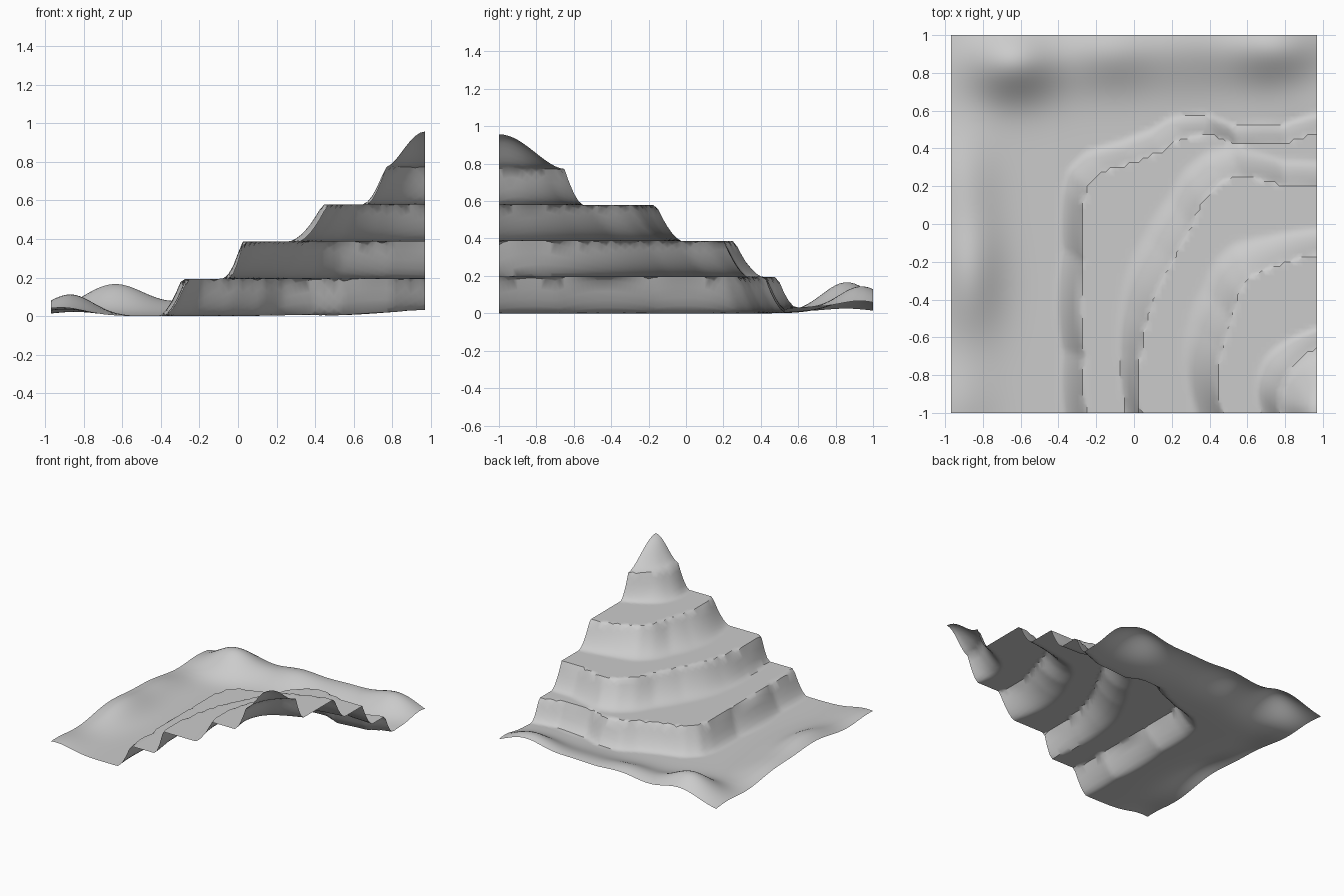
import bpy, bmesh, math

if "Cube" in bpy.data.objects:
    bpy.data.objects.remove(bpy.data.objects["Cube"])

HX, HY = 0.97, 1.0            # half extents of the terrain sheet
SUMMIT = (HX, -HY)            # the peak sits in one corner
STEP = 0.193                  # height of one terrace

# Plan outline of each terrace lip (x, y), wall width at the front / right end,
# and how much the wall widens on the diagonal
TERRACES = [
    ([(-.26, -1), (-.265, -.7), (-.27, -.2), (-.275, .1), (-.25, .2), (-.17, .28), (0, .33),
      (.15, .39), (.25, .46), (.42, .475), (.55, .42), (.8, .43), (.97, .49)], .12, .10, .3),
    ([(.03, -1), (.03, -.7), (.07, -.5), (.11, -.37), (.2, -.2), (.3, -.02), (.36, .12),
      (.45, .22), (.55, .26), (.67, .24), (.8, .205), (.97, .2)], .075, .13, 1.2),
    ([(.465, -1), (.47, -.65), (.52, -.5), (.55, -.37), (.61, -.28), (.75, -.22),
      (.97, -.16)], .15, .14, .7),
    ([(.77, -1), (.785, -.85), (.85, -.74), (.97, -.65)], .10, .10, .6),
]

# Low surrounding hills: x, y, height, x spread, y spread
HILLS = [
    (-.64, .86, .165, .24, .19), (-.12, .92, .095, .26, .19), (.30, .96, .07, .25, .22),
    (.74, .94, .14, .26, .18), (-.87, -.25, .11, .17, .34),
    (-.90, .25, .055, .17, .28), (-.92, -.95, .045, .18, .25), (.97, .62, .03, .3, .2),
]


def polar(x, y):
    dx, dy = SUMMIT[0] - x, y - SUMMIT[1]
    return math.atan2(dy, dx), math.hypot(dx, dy)


OUTLINES = [([polar(*p) for p in pts], *rest) for pts, *rest in TERRACES]


def lip_radius(line, a):
    for (a0, r0), (a1, r1) in zip(line, line[1:]):
        if a <= a1:
            return r0 + (r1 - r0) * (a - a0) / (a1 - a0)
    return line[-1][1]


def height(x, y):
    a, r = polar(x, y)
    f = a / (math.pi / 2)
    diagonal = math.sin(2 * a) ** 2
    z, outside = 0.0, 1.0
    for i, (line, w0, w1, spread) in enumerate(OUTLINES):
        lip = lip_radius(line, a)
        width = (w0 + (w1 - w0) * f) * (1 + spread * diagonal)
        t = max(0.0, min(1.0, (lip + width - r) / width)) ** (1.6 + 0.4 * spread * diagonal)
        z += STEP * t
        if i == 0:
            outside = 1 - t
    # rounded summit above the last lip
    s = min(1.0, r / lip)
    z += 0.185 * (0.5 + 0.5 * math.cos(math.pi * s)) ** 0.85
    hills = sum(h * math.exp(-((x - cx) / sx) ** 2 - ((y - cy) / sy) ** 2)
                for cx, cy, h, sx, sy in HILLS)
    return z + outside * hills


# Terraced mountain sheet
bm = bmesh.new()
bmesh.ops.create_grid(bm, x_segments=78, y_segments=80, size=1)
for v in bm.verts:
    v.co.x *= HX
    v.co.z = height(v.co.x, v.co.y)
low = min(v.co.z for v in bm.verts)
for v in bm.verts:
    v.co.z -= low
bmesh.ops.triangulate(bm, faces=bm.faces)
mesh = bpy.data.meshes.new("terraced_mountain")
bm.to_mesh(mesh)
bm.free()
obj = bpy.data.objects.new("terraced_mountain", mesh)
bpy.context.collection.objects.link(obj)
bpy.context.view_layer.objects.active = obj
obj.select_set(True)
bpy.ops.object.shade_smooth_by_angle(angle=math.radians(35))
